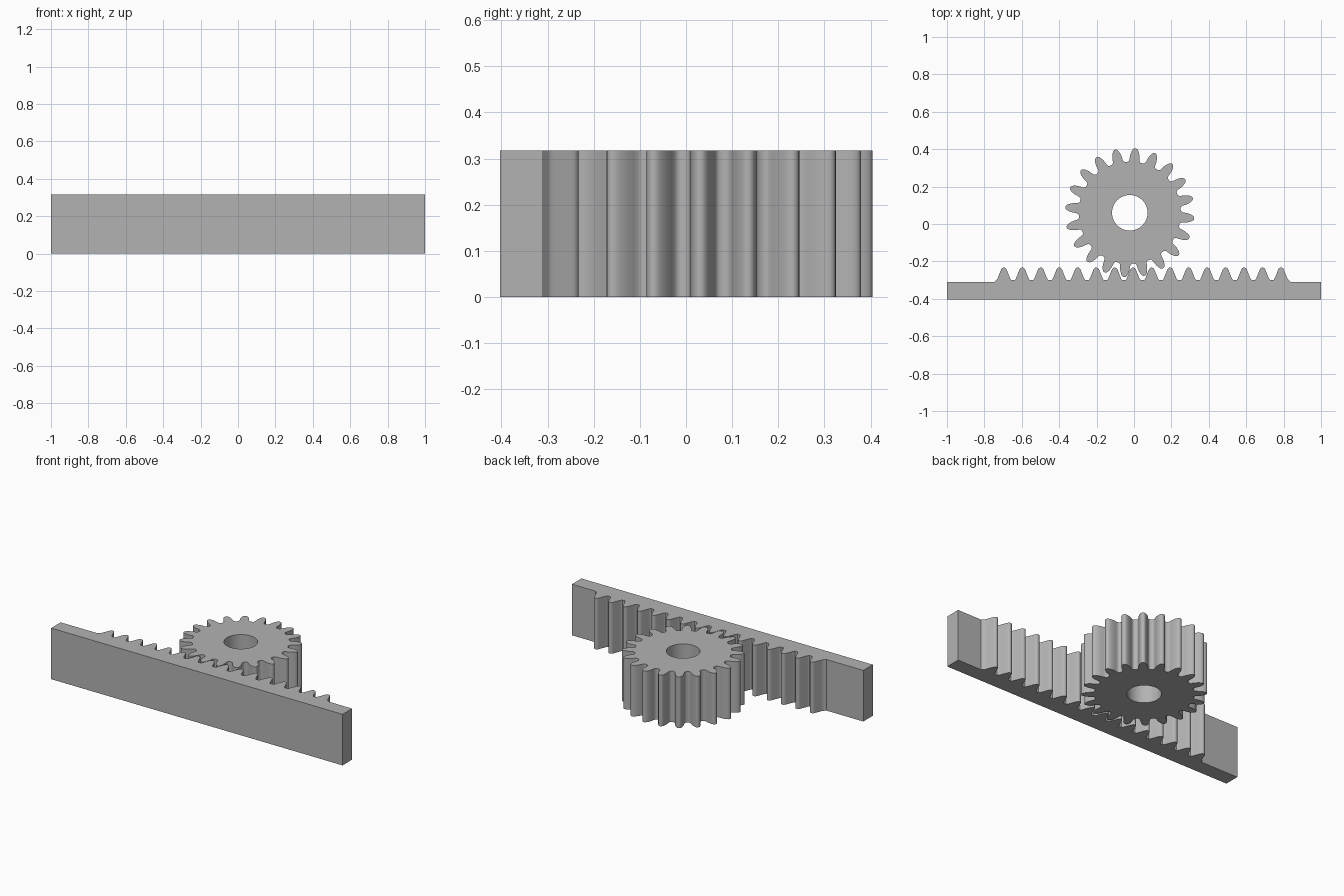
import bpy, bmesh, math

if "Cube" in bpy.data.objects:
    bpy.data.objects.remove(bpy.data.objects["Cube"])

HEIGHT = 0.317          # common thickness of rack and gear
TEETH = 20              # gear teeth
PITCH = 0.0988          # rack tooth spacing
GEAR_C = (-0.0225, 0.06)

steel = bpy.data.materials.new("plain grey")
steel.diffuse_color = (0.45, 0.45, 0.45, 1)
steel.use_nodes = True
steel.node_tree.nodes["Principled BSDF"].inputs["Base Color"].default_value = steel.diffuse_color


def extrude_profile(name, loops):
    """Fill closed 2D loops (inner ones become holes) and extrude them up."""
    bm = bmesh.new()
    for loop in loops:
        vs = [bm.verts.new((x, y, 0)) for x, y in loop]
        for i, v in enumerate(vs):
            bm.edges.new((v, vs[(i + 1) % len(vs)]))
    bmesh.ops.triangle_fill(bm, use_beauty=True, use_dissolve=False,
                            edges=bm.edges[:], normal=(0, 0, 1))
    res = bmesh.ops.extrude_face_region(bm, geom=bm.faces[:], use_keep_orig=True)
    top = [g for g in res["geom"] if isinstance(g, bmesh.types.BMVert)]
    bmesh.ops.translate(bm, verts=top, vec=(0, 0, HEIGHT))
    bmesh.ops.recalc_face_normals(bm, faces=bm.faces[:])
    me = bpy.data.meshes.new(name)
    bm.to_mesh(me)
    bm.free()
    me.materials.append(steel)
    ob = bpy.data.objects.new(name, me)
    bpy.context.collection.objects.link(ob)
    bpy.ops.object.select_all(action='DESELECT')
    ob.select_set(True)
    bpy.context.view_layer.objects.active = ob
    bpy.ops.object.shade_smooth_by_angle(angle=math.radians(32))
    return ob


def mirrored(flank):
    """Half tooth (half width, height) from root to tip -> whole tooth."""
    return [(-w, h) for w, h in flank] + [(w, h) for w, h in flank[-2::-1]]


# rack: plain bar ends with sixteen rounded teeth between them
rack_flank = [(0.041, -0.300), (0.037, -0.2965), (0.034, -0.291), (0.0305, -0.283),
              (0.0175, -0.250), (0.0145, -0.243), (0.011, -0.2375),
              (0.006, -0.234), (0, -0.233)]
first = -0.696
rack = [(-1, -0.403), (-1, -0.31), (first - 0.052, -0.31)]
for i in range(16):
    rack += [(first + i * PITCH + w, h) for w, h in mirrored(rack_flank)]
rack += [(first + 15 * PITCH + 0.052, -0.31), (1, -0.31), (1, -0.403)]
extrude_profile("rack", [rack])

# gear: twenty rounded teeth around a body with a round bore
gear_flank = [(0.036, 0.273), (0.031, 0.276), (0.0275, 0.282), (0.026, 0.295),
              (0.0238, 0.313), (0.019, 0.328), (0.0155, 0.335), (0.0115, 0.341),
              (0.006, 0.345), (0, 0.346)]
cx, cy = GEAR_C
outline = []
for i in range(TEETH):
    a0 = math.radians(5) + i * math.tau / TEETH      # clockwise from +y
    for w, r in mirrored(gear_flank):
        a = a0 + w / r
        outline.append((cx + r * math.sin(a), cy + r * math.cos(a)))
bore = [(cx + 0.095 * math.cos(k * math.tau / 64),
         cy + 0.095 * math.sin(k * math.tau / 64)) for k in range(64)]
extrude_profile("pinion_gear", [outline, bore])
